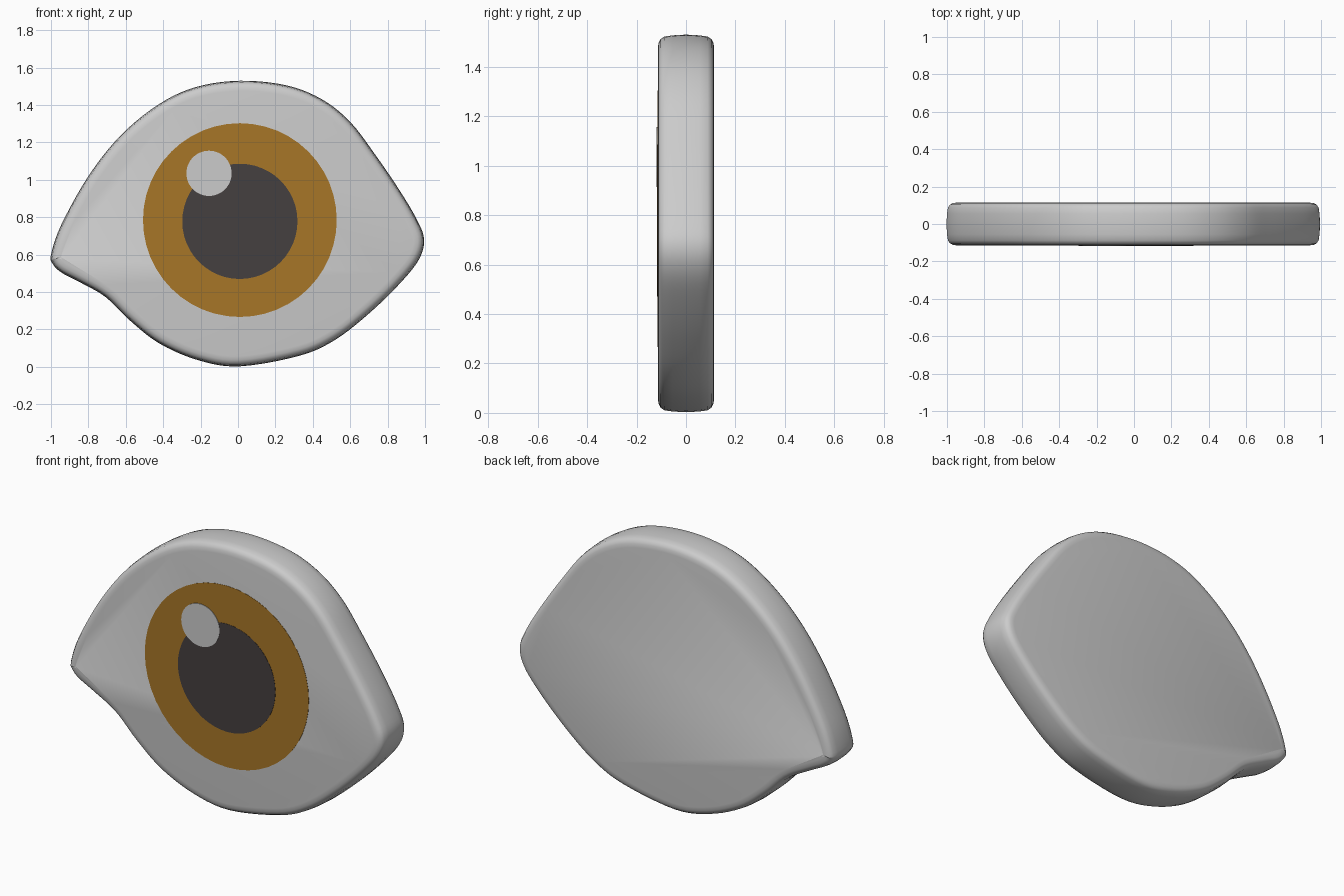
import bpy, bmesh, math
from mathutils import Vector

if "Cube" in bpy.data.objects:
    bpy.data.objects.remove(bpy.data.objects["Cube"])

# Outline of the eye (x, z), clockwise from the left corner
OUTLINE = [(-1.0, .60), (-.945, .76), (-.80, 1.02), (-.63, 1.235), (-.43, 1.40),
           (-.23, 1.495), (.01, 1.53), (.26, 1.505), (.45, 1.43), (.60, 1.31),
           (.73, 1.14), (.86, .95), (.955, .79), (.995, .68), (.965, .57),
           (.86, .44), (.70, .285), (.52, .145), (.33, .06), (.01, .003),
           (-.21, .035), (-.42, .125), (-.58, .25), (-.71, .375), (-.85, .455),
           (-.945, .505), (-.99, .55)]
STEPS = 5


def smooth_loop(points):
    """Closed Catmull-Rom curve through the points."""
    p = [Vector(q) for q in points]
    n, out = len(p), []
    for i in range(n):
        a, b, c, d = p[i - 1], p[i], p[(i + 1) % n], p[(i + 2) % n]
        for k in range(STEPS):
            t = k / STEPS
            out.append(.5 * (2 * b + (c - a) * t + (2 * a - 5 * b + 4 * c - d) * t ** 2
                             + (3 * b - a - 3 * c + d) * t ** 3))
    return out


def inset_loop(loop, amount):
    n, out = len(loop), []
    for i in range(n):
        t = (loop[(i + 1) % n] - loop[i - 1]).normalized()
        out.append(loop[i] + Vector((t.y, -t.x)) * amount)
    return out


def finish(bm, name):
    bmesh.ops.recalc_face_normals(bm, faces=bm.faces)
    mesh = bpy.data.meshes.new(name)
    bm.to_mesh(mesh)
    bm.free()
    obj = bpy.data.objects.new(name, mesh)
    bpy.context.collection.objects.link(obj)
    return obj


# Eye white: slab with a softly rounded rim
half = [(.055, .114), (.034, .111), (.018, .103), (.008, .088), (.003, .055)]
profile = [(i, -y) for i, y in half] + [(0, 0)] + half[::-1]
base = smooth_loop(OUTLINE)
bm = bmesh.new()
rings = [[bm.verts.new((v.x, y, v.y)) for v in inset_loop(base, i)] for i, y in profile]
n = len(base)
for r, s in zip(rings, rings[1:]):
    for j in range(n):
        bm.faces.new((r[j], r[(j + 1) % n], s[(j + 1) % n], s[j]))
bm.faces.new(rings[0])
bm.faces.new(rings[-1])
for f in bm.faces:
    f.smooth = True
finish(bm, "eye_white")


# Flat discs stacked on the front face
def disc(name, x, z, radius, front, color=None):
    bm = bmesh.new()
    back = -.10
    bmesh.ops.create_cone(bm, cap_ends=True, segments=48, radius1=radius,
                          radius2=radius, depth=back - front)
    for v in bm.verts:
        v.co = (x + v.co.x, (front + back) / 2 + v.co.z, z + v.co.y)
    obj = finish(bm, name)
    if color:
        mat = bpy.data.materials.new(name)
        mat.diffuse_color = (*color, 1)
        mat.use_nodes = True
        mat.node_tree.nodes["Principled BSDF"].inputs["Base Color"].default_value = mat.diffuse_color
        obj.data.materials.append(mat)


disc("iris", .01, .785, .518, -.1155, (.39, .18, .02))
disc("pupil", .01, .778, .308, -.117, (.06, .05, .05))
disc("highlight", -.155, 1.035, .121, -.1185)
